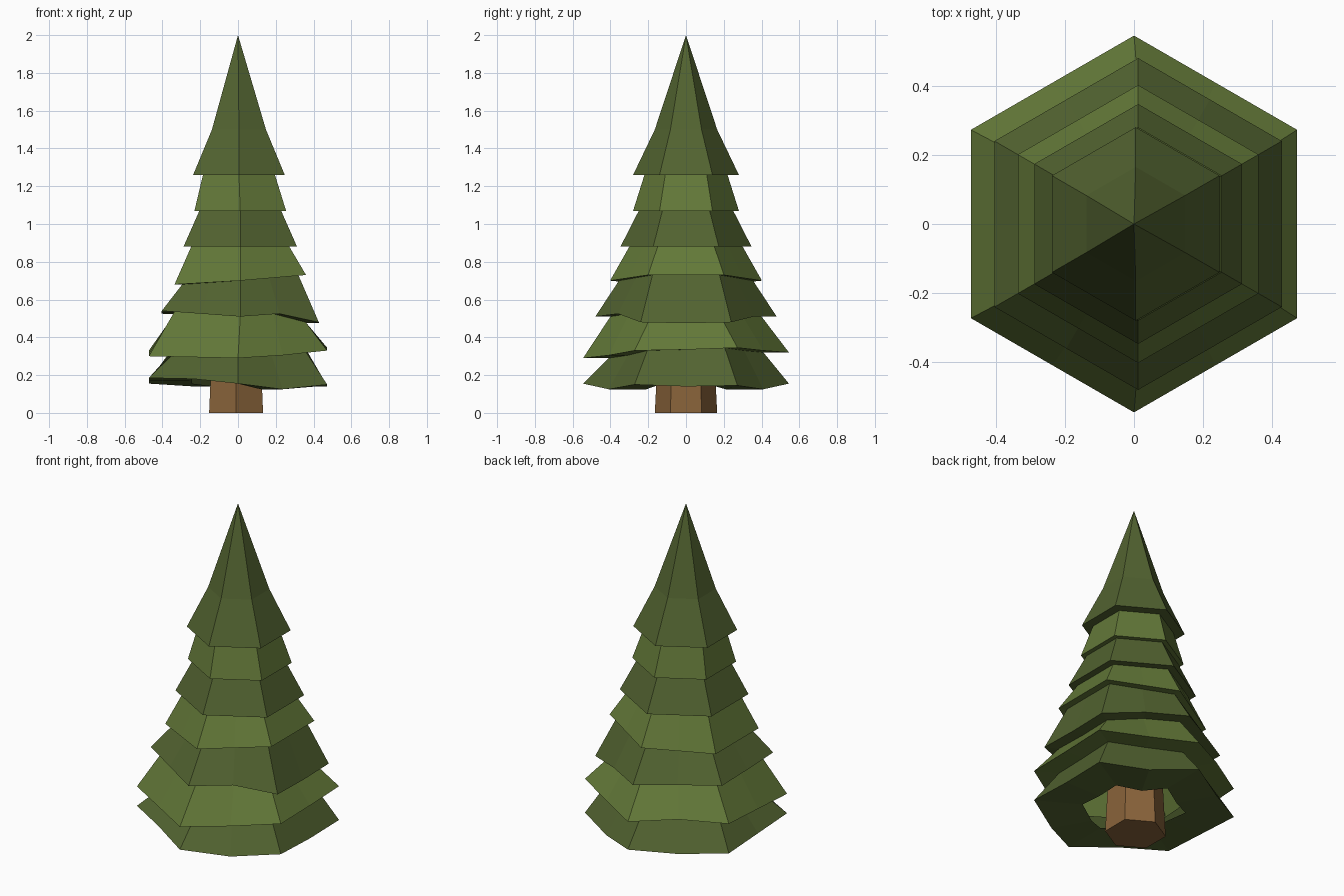
import bpy, bmesh
from math import sin, cos, pi, radians

if "Cube" in bpy.data.objects:
    bpy.data.objects.remove(bpy.data.objects["Cube"])


def material(name, rgb):
    m = bpy.data.materials.new(name)
    m.diffuse_color = (*rgb, 1)
    m.use_nodes = True
    m.node_tree.nodes["Principled BSDF"].inputs["Base Color"].default_value = m.diffuse_color
    return m


def finish(bm, name, mats):
    me = bpy.data.meshes.new(name)
    bm.to_mesh(me)
    bm.free()
    ob = bpy.data.objects.new(name, me)
    for m in mats:
        me.materials.append(m)
    bpy.context.collection.objects.link(ob)
    return ob


dark = material("dark_needles", (0.085, 0.125, 0.03))
light = material("light_needles", (0.125, 0.19, 0.04))
bark = material("bark", (0.25, 0.125, 0.042))


def ring(bm, r, heights, cx=0.005):
    """Hexagon with edge midpoints, counter-clockwise from the front corner."""
    verts = []
    for i in range(12):
        a = -pi / 2 + i * pi / 6
        rr = r if i % 2 == 0 else r * cos(pi / 6)
        verts.append(bm.verts.new((cx + rr * cos(a), rr * sin(a), heights[i])))
    return verts


def bridge(bm, upper, lower, mat):
    for i in range(12):
        j = (i + 1) % 12
        bm.faces.new((upper[i], lower[i], lower[j], upper[j])).material_index = mat


# Drooping tiers, top to bottom: rim radius, inner radius below it, rim heights
tiers = [
    (0.28, 0.22, [1.26] * 12),
    (0.28, 0.25, [1.07] * 12),
    (0.347, 0.30, [0.88] * 12),
    (0.402, 0.355, [.70, .715, .73, .73, .73, .715, .70, .69, .68, .68, .68, .69]),
    (0.48, 0.40, [.51, .525, .48, .475, .48, .51, .51, .52, .525, .53, .54, .525]),
    (0.545, 0.41, [.29, .305, .33, .335, .345, .33, .32, .345, .33, .315, .30, .295]),
    (0.545, 0.28, [.155, .125, .15, .14, .145, .125, .155, .14, .155, .17, .185, .18]),
]

# Foliage: pointed top, then one skirt and underside per tier
bm = bmesh.new()
tip = bm.verts.new((0, 0, 2.0))
upper = ring(bm, 0.165, [1.5] * 12)
for i in range(12):
    bm.faces.new((tip, upper[i], upper[(i + 1) % 12]))
for k, (rim_r, inner_r, heights) in enumerate(tiers):
    cx = 0.012 if 0 < k < 5 else 0.005 if k == 0 else 0.0
    rim = ring(bm, rim_r, heights, cx)
    inner = ring(bm, inner_r, heights, cx)
    bridge(bm, upper, rim, k % 2)
    bridge(bm, rim, inner, k % 2)
    upper = inner
# Merge the flat halves of straight-edged sides
bmesh.ops.dissolve_limit(bm, angle_limit=radians(0.5), verts=bm.verts[:],
                         edges=bm.edges[:], delimit={'MATERIAL'})
finish(bm, "foliage", [dark, light])

# Trunk: tapered six-sided stump reaching up inside the foliage
bm = bmesh.new()
loops = []
for r, z in ((0.165, 0), (0.145, 0.4)):
    loops.append([bm.verts.new((-0.01 + r * cos(-pi / 2 + i * pi / 3),
                                r * sin(-pi / 2 + i * pi / 3), z)) for i in range(6)])
low, high = loops
for i in range(6):
    j = (i + 1) % 6
    bm.faces.new((low[i], low[j], high[j], high[i]))
bm.faces.new(low[::-1])
bm.faces.new(high)
finish(bm, "trunk", [bark])
